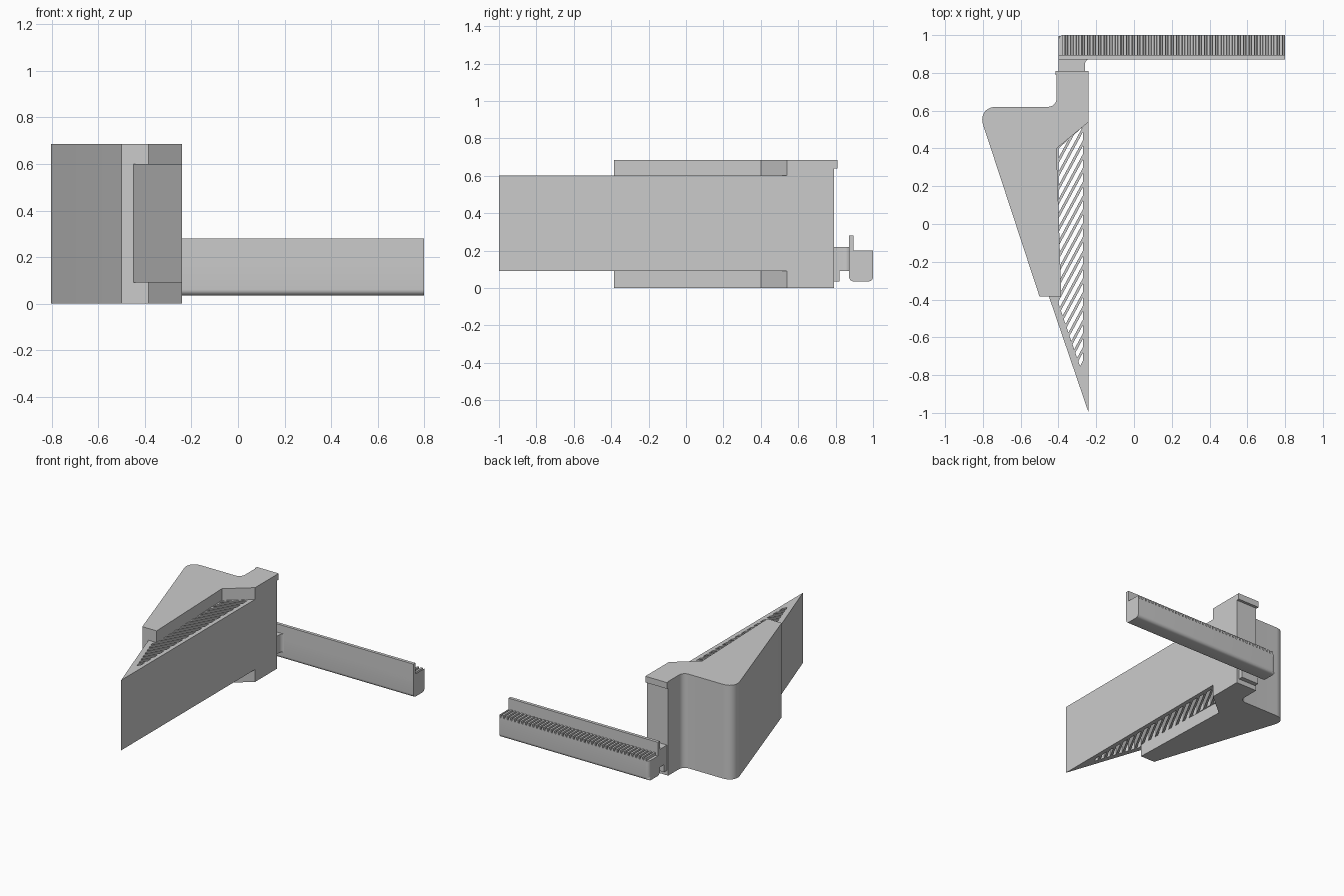
import bpy, bmesh, math
from mathutils import Vector

cube = bpy.data.objects.get("Cube")
if cube:
    bpy.data.objects.remove(cube, do_unlink=True)

grey = bpy.data.materials.new("light grey plastic")
grey.use_nodes = True
grey.diffuse_color = (0.6, 0.6, 0.6, 1)
grey.node_tree.nodes["Principled BSDF"].inputs["Base Color"].default_value = (0.6, 0.6, 0.6, 1)


def make_object(name, bm):
    bmesh.ops.recalc_face_normals(bm, faces=bm.faces)
    mesh = bpy.data.meshes.new(name)
    bm.to_mesh(mesh)
    bm.free()
    mesh.materials.append(grey)
    obj = bpy.data.objects.new(name, mesh)
    bpy.context.collection.objects.link(obj)
    return obj


def smooth(obj):
    bpy.ops.object.select_all(action='DESELECT')
    obj.select_set(True)
    bpy.context.view_layer.objects.active = obj
    bpy.ops.object.shade_smooth_by_angle(angle=math.radians(30))


def extrude_face(bm, face, vec):
    new = bmesh.ops.extrude_face_region(bm, geom=[face], use_keep_orig=True)
    verts = [g for g in new["geom"] if isinstance(g, bmesh.types.BMVert)]
    bmesh.ops.translate(bm, vec=vec, verts=verts)


def prism(points, axis, lo, hi):
    """Extrude a 2D outline along an axis; the outline uses the other two axes in order."""
    bm = bmesh.new()

    def place(p):
        c = list(p)
        c.insert(axis, lo)
        return bm.verts.new(c)
    face = bm.faces.new([place(p) for p in points])
    vec = Vector((0, 0, 0))
    vec[axis] = hi - lo
    extrude_face(bm, face, vec)
    return bm


def round_edges(bm, radius, rule, segments=6):
    edges = [e for e in bm.edges if rule(e)]
    bmesh.ops.bevel(bm, geom=edges, offset=radius, segments=segments,
                    profile=0.5, affect='EDGES')


def upright_at(x, y):
    return lambda e: all(abs(v.co.x - x) < 0.005 and abs(v.co.y - y) < 0.005 for v in e.verts)


def box(name, x, y, z):
    return make_object(name, prism([(x[0], y[0]), (x[1], y[0]), (x[1], y[1]), (x[0], y[1])], 2, *z))


# Main body with rounded shoulder and inner corner
bm = prism([(-0.5, -0.385), (-0.385, -0.385), (-0.41, 0.4), (-0.24, 0.54), (-0.24, 0.79),
            (-0.41, 0.79), (-0.41, 0.62), (-0.83, 0.62)], 2, 0, 0.685)
round_edges(bm, 0.1, upright_at(-0.83, 0.62), 10)
round_edges(bm, 0.045, upright_at(-0.41, 0.62))
smooth(make_object("body", bm))

# Hooked lip at the top of the neck
box("neck_lip", (-0.415, -0.24), (0.79, 0.81), (0.64, 0.685))

# Wedge plate with diagonal slots
WEDGE_LOW, WEDGE_HIGH = 0.09, 0.6
wedge = make_object("wedge", prism([(-0.24, -1), (-0.24, 0.54), (-0.41, 0.4), (-0.45, 0.4),
                                    (-0.45, -0.385)], 2, WEDGE_LOW, WEDGE_HIGH))
slot_area = [(-0.27, -0.8), (-0.27, 0.515), (-0.4, 0.4), (-0.4, -0.42)]
SLOPE, PITCH, GAP = 1.85, 0.073, 0.044
normal = Vector((-SLOPE, 1, 0))
cutter_bm = bmesh.new()
for k in range(24):
    base = -0.87 + k * PITCH
    piece = bmesh.new()
    piece.faces.new([piece.verts.new((x, y, WEDGE_LOW - 0.05)) for x, y in slot_area])
    for height, side in ((base, -1), (base + GAP, 1)):
        bmesh.ops.bisect_plane(piece, geom=piece.verts[:] + piece.edges[:] + piece.faces[:],
                               plane_co=(-0.27, height, 0), plane_no=normal * side,
                               clear_outer=True)
    if piece.faces and sum(f.calc_area() for f in piece.faces) > 0.0003:
        extrude_face(piece, piece.faces[:][0], Vector((0, 0, WEDGE_HIGH - WEDGE_LOW + 0.1)))
        bmesh.ops.recalc_face_normals(piece, faces=piece.faces)
        temp = bpy.data.meshes.new("slot_piece")
        piece.to_mesh(temp)
        cutter_bm.from_mesh(temp)
        bpy.data.meshes.remove(temp)
    piece.free()
cutter = make_object("slot_cutter", cutter_bm)
cutter.hide_render = True
cut = wedge.modifiers.new("slots", 'BOOLEAN')
cut.operation = 'DIFFERENCE'
cut.solver = 'EXACT'
cut.object = cutter
bpy.context.view_layer.objects.active = wedge
bpy.ops.object.modifier_apply(modifier=cut.name)
bpy.data.objects.remove(cutter, do_unlink=True)

# Bracket joining the neck to the rail
box("bracket_foot", (-0.4, -0.26), (0.785, 0.822), (0.035, 0.22))
bm = prism([(-0.4, 0.8), (-0.26, 0.8), (-0.26, 0.875), (-0.22, 0.875), (-0.22, 0.885),
            (-0.4, 0.885)], 2, 0.09, 0.22)
round_edges(bm, 0.03, upright_at(-0.26, 0.875))
smooth(make_object("bracket_arm", bm))

# Rail bar with rounded lower edges and one rounded end
RAIL_LEFT, RAIL_RIGHT, TOOTH_BASE, TOOTH_TOP = -0.4, 0.8, 0.18, 0.2
bm = prism([(0.872, 0.035), (1, 0.035), (1, TOOTH_BASE), (0.872, TOOTH_BASE)],
           0, RAIL_LEFT, RAIL_RIGHT)
round_edges(bm, 0.025, lambda e: all(v.co.z < 0.04 for v in e.verts)
            and abs(e.verts[0].co.x - e.verts[1].co.x) > 0.5)
round_edges(bm, 0.025, upright_at(RAIL_LEFT, 1))
smooth(make_object("rail", bm))

# Upright plate along the front of the rail
box("rail_plate", (RAIL_LEFT, RAIL_RIGHT), (0.872, 0.895), (0.15, 0.28))

# Row of belt teeth on top of the rail
TEETH = 40
start = RAIL_LEFT + 0.02
step = (RAIL_RIGHT - start) / TEETH
outline = [(start, TOOTH_BASE - 0.02)]
for i in range(TEETH):
    x = start + i * step
    for part, z in ((0, TOOTH_TOP), (0.5, TOOTH_TOP), (0.6, TOOTH_BASE), (0.9, TOOTH_BASE)):
        outline.append((x + part * step, z))
outline += [(RAIL_RIGHT, TOOTH_TOP), (RAIL_RIGHT, TOOTH_BASE - 0.02)]
make_object("rail_teeth", prism(outline, 1, 0.89, 1.0))
